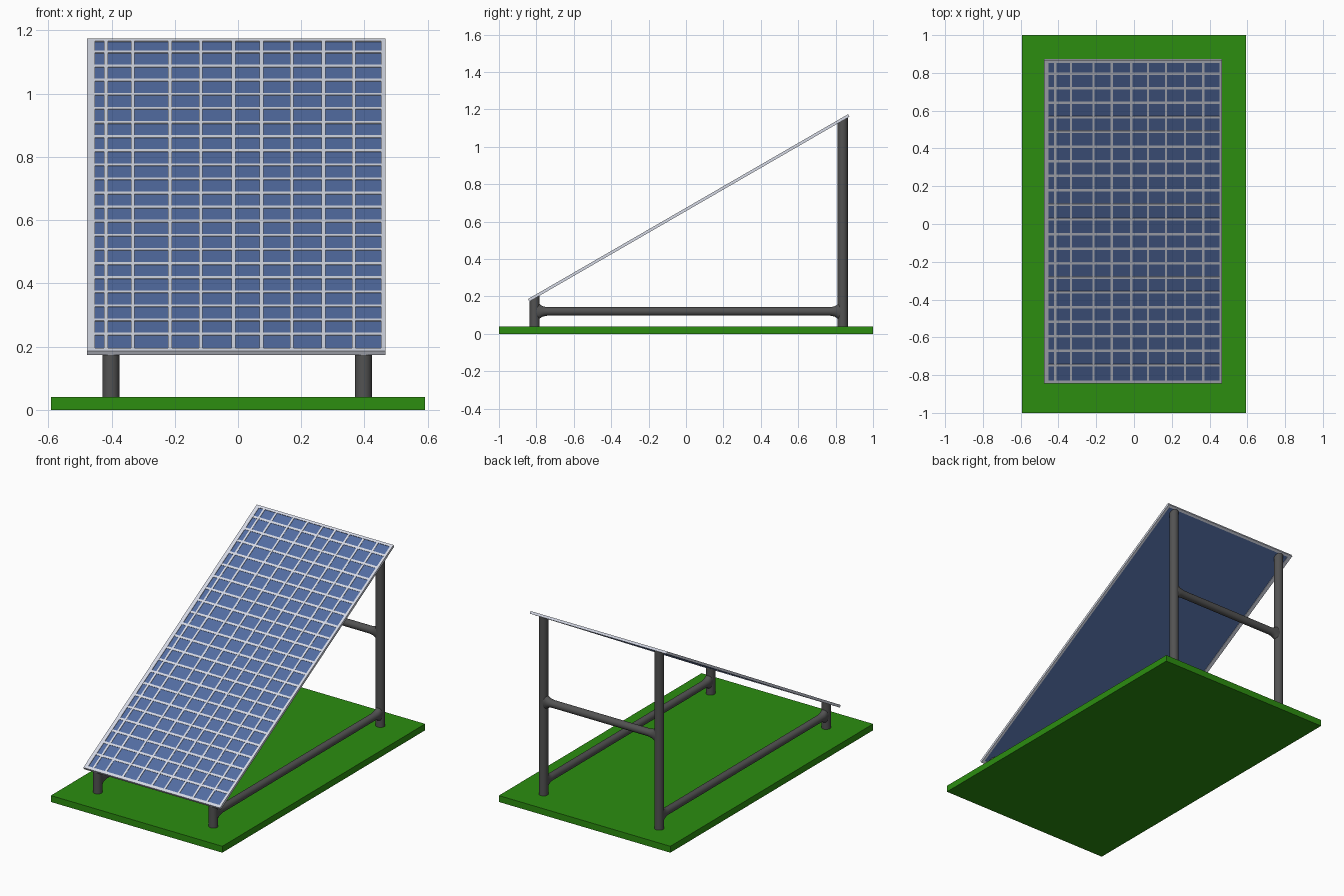
import bpy, bmesh, math
from mathutils import Matrix, Vector

if "Cube" in bpy.data.objects:
    bpy.data.objects.remove(bpy.data.objects["Cube"])

TILT = math.radians(30)
Y0, Z0 = -0.837, 0.173            # lower underside edge of the panel
LENGTH, THICK = 1.976, 0.0155
XL, XR = -0.477, 0.467
LEG_X = (-0.402, 0.397)
FRONT_Y, BACK_Y = -0.809, 0.838
LEG_R, RAIL_R = 0.027, 0.023


def material(name, rgb):
    m = bpy.data.materials.new(name)
    m.diffuse_color = (*rgb, 1)
    m.use_nodes = True
    m.node_tree.nodes["Principled BSDF"].inputs["Base Color"].default_value = m.diffuse_color
    return m


GREEN = material("grass_green", (0.025, 0.27, 0.005))
BLUE = material("cell_blue", (0.085, 0.15, 0.36))
SILVER = material("frame_silver", (0.66, 0.69, 0.78))
STEEL = material("dark_steel", (0.085, 0.085, 0.085))


def finish(name, bm, mat, smooth=False):
    bmesh.ops.recalc_face_normals(bm, faces=bm.faces)
    me = bpy.data.meshes.new(name)
    bm.to_mesh(me)
    bm.free()
    ob = bpy.data.objects.new(name, me)
    bpy.context.collection.objects.link(ob)
    me.materials.append(mat)
    if smooth:
        bpy.ops.object.select_all(action='DESELECT')
        ob.select_set(True)
        bpy.context.view_layer.objects.active = ob
        bpy.ops.object.shade_smooth_by_angle(angle=math.radians(40))
    return ob


def add_box(bm, lo, hi):
    lo, hi = Vector(lo), Vector(hi)
    mat = Matrix.Translation((lo + hi) / 2) @ Matrix.Diagonal((*(hi - lo), 1))
    bmesh.ops.create_cube(bm, size=1, matrix=mat)


def boxes(name, spans, mat, matrix=Matrix()):
    bm = bmesh.new()
    for lo, hi in spans:
        add_box(bm, lo, hi)
    bm.transform(matrix)
    return finish(name, bm, mat)


def leg(name, x, y):
    """Round post whose top is cut to the slope of the panel."""
    bm = bmesh.new()
    bmesh.ops.create_cone(bm, cap_ends=True, segments=32, radius1=LEG_R,
                          radius2=LEG_R, depth=1,
                          matrix=Matrix.Translation((x, y, 0.5)))
    for v in bm.verts:
        top = v.co.z > 0.5
        v.co.z = Z0 + 0.005 + (v.co.y - Y0) * math.tan(TILT) if top else 0.03
    finish(name, bm, STEEL, True)


def rail(name, a, b):
    """Horizontal tube with ends flaring vertically into the legs."""
    a, b = Vector(a), Vector(b)
    d = b - a
    n = d.length
    d.normalize()
    side = d.cross(Vector((0, 0, 1)))
    flare = [(0, 0.05), (0.022, 0.044), (0.032, 0.034), (0.045, 0.027), (0.065, RAIL_R)]
    profile = flare + [(n - t, r) for t, r in reversed(flare)]
    bm = bmesh.new()
    rings = []
    for t, r in profile:
        ring = []
        for i in range(32):
            ang = math.tau * i / 32
            w = min(r, 0.025)
            ring.append(bm.verts.new(a + d * t + side * (w * math.cos(ang))
                                     + Vector((0, 0, r * math.sin(ang)))))
        rings.append(ring)
    for p, q in zip(rings, rings[1:]):
        for i in range(32):
            j = (i + 1) % 32
            bm.faces.new((p[i], p[j], q[j], q[i]))
    bm.faces.new(rings[0])
    bm.faces.new(rings[-1])
    finish(name, bm, STEEL, True)


# Ground slab
boxes("ground_slab", [((-0.592, -1, 0), (0.592, 1, 0.04))], GREEN)

# Support legs and rails
for side, x in zip(("left", "right"), LEG_X):
    leg(side + "_front_leg", x, FRONT_Y)
    leg(side + "_back_leg", x, BACK_Y)
    rail(side + "_lower_rail", (x, FRONT_Y, 0.12), (x, BACK_Y, 0.12))
rail("back_crossbar", (LEG_X[0], BACK_Y, 0.62), (LEG_X[1], BACK_Y, 0.62))

# Tilted panel: x across, y up the slope, z normal to it
SLOPE = Matrix.Translation((0, Y0, Z0)) @ Matrix.Rotation(TILT, 4, 'X')
IL, IR, IB, IT = XL + 0.024, XR - 0.015, 0.018, LENGTH - 0.016

boxes("panel_frame", [
    ((XL, 0, 0), (IL, LENGTH, THICK)),
    ((IR, 0, 0), (XR, LENGTH, THICK)),
    ((IL, 0, 0), (IR, IB, THICK)),
    ((IL, IT, 0), (IR, LENGTH, THICK)),
], SILVER, SLOPE)

boxes("solar_cells", [((IL, IB, 0.003), (IR, IT, THICK - 0.003))], BLUE, SLOPE)

# Grid strips over the cells
columns = (-0.417, -0.333, -0.215, -0.118, -0.014, 0.074, 0.17, 0.27, 0.366)
lo, hi = THICK - 0.005, THICK - 0.0005
boxes("column_strips",
      [((x - 0.006, IB, lo), (x + 0.006, IT, hi)) for x in columns], SILVER, SLOPE)
boxes("row_strips",
      [((IL, 0.11 + 0.0892 * i - 0.007, lo), (IR, 0.11 + 0.0892 * i + 0.007, hi - 0.0004))
       for i in range(21)], SILVER, SLOPE)
